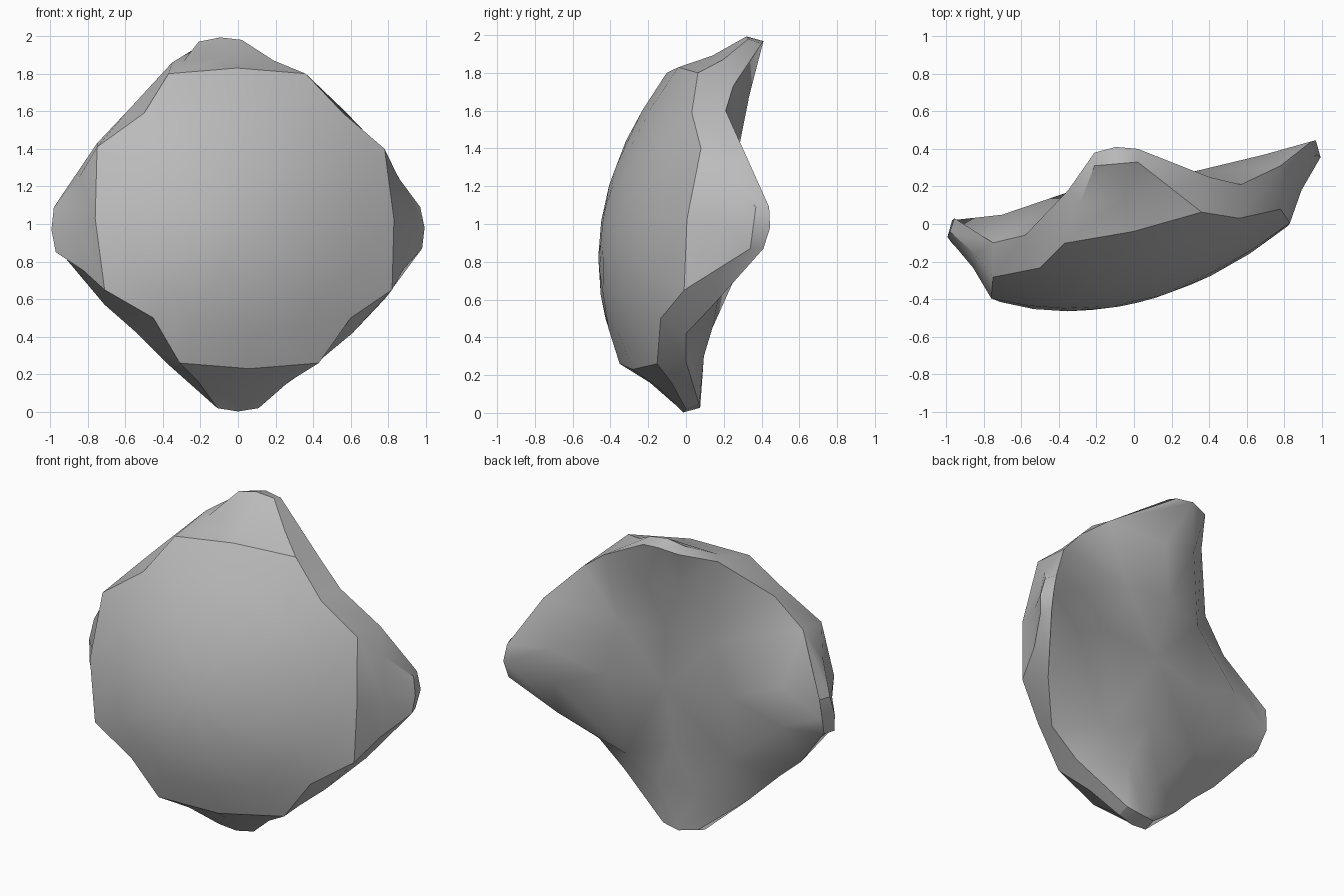
import bpy
import bmesh
import math
from mathutils import Vector

cube = bpy.data.objects.get("Cube")
if cube:
    bpy.data.objects.remove(cube, do_unlink=True)

stone = bpy.data.materials.new("stone_grey")
stone.use_nodes = True
grey = (0.5, 0.5, 0.5, 1.0)
stone.diffuse_color = grey
stone.node_tree.nodes["Principled BSDF"].inputs["Base Color"].default_value = grey


def bowl(x, z):
    """Point on the tilted, bulging front panel."""
    h = z - 1
    return Vector((x, -0.41 + 0.23 * x + 0.14 * h + 0.32 * x * x + 0.37 * h * h, z))


# Corners clockwise from upper left: panel corner (x, z), ridge corner, back plate corner
corners = [
    ((-0.50, 1.59), (-0.58, -0.06, 1.61), (-0.32, 0.18, 1.34)),
    ((0.56, 1.59), (0.57, 0.21, 1.60), (0.28, 0.27, 1.35)),
    ((0.60, 0.50), (0.61, 0.0, 0.42), (0.32, 0.14, 0.45)),
    ((-0.45, 0.50), (-0.55, -0.14, 0.43), (-0.37, 0.09, 0.58)),
]

# Arms clockwise from the top: direction, panel edge ends, tip ends, ridge bends
arms = [
    dict(out=(0, 0, 1), edge=((-0.37, 1.80), (0.36, 1.80)),
         tip=((-0.21, 0.31, 1.97), (0.02, 0.33, 1.98)),
         ridge=((-0.35, 0.18, 1.86), (0.40, 0.25, 1.73))),
    dict(out=(1, 0, 0), edge=((0.78, 1.40), (0.82, 0.65)),
         tip=((0.97, 0.37, 1.09), (0.98, 0.34, 0.87)),
         ridge=((0.78, 0.31, 1.38), (0.78, 0.17, 0.60))),
    dict(out=(0, 0, -1), edge=((0.43, 0.26), (-0.31, 0.26)),
         tip=((0.11, 0.0, 0.02), (-0.11, -0.03, 0.02)),
         ridge=((0.43, 0.0, 0.27), (-0.38, -0.08, 0.26))),
    dict(out=(-1, 0, 0), edge=((-0.71, 0.65), (-0.75, 1.41)),
         tip=((-0.97, -0.10, 0.85), (-0.98, -0.04, 1.09)),
         ridge=((-0.71, -0.14, 0.57), (-0.75, -0.10, 1.43))),
]

bm = bmesh.new()


def add(p):
    return bm.verts.new(p)


def faces(*loops):
    for loop in loops:
        bm.faces.new(loop)


def strip(a, b):
    """Quads between two equally long rows of vertices."""
    for i in range(len(a) - 1):
        bm.faces.new((a[i], a[i + 1], b[i + 1], b[i]))


def arched(p, q, rise):
    """Three points: two ends and a raised middle."""
    return [p, (p + q) / 2 + rise, q]


panel_corner = [add(bowl(*c[0])) for c in corners]
back_corner = [add(c[1]) for c in corners]
plate_corner = [add(c[2]) for c in corners]
back_mid = Vector((0, 0.21, 1.0))
back_centre = add(back_mid)
sag = Vector((0, -0.03, 0))
rim, roots, bends = [], [], []

for i, arm in enumerate(arms):
    n = (i + 1) % len(arms)
    out = Vector(arm["out"])
    # Hollow front slope from panel edge to tip
    a, b = (bowl(*p) for p in arm["edge"])
    mid = (a + b) / 2 + out * 0.03
    edge = [add(a), add(bowl(mid.x, mid.z)), add(b)]
    tip_points = arched(*(Vector(p) for p in arm["tip"]), out * 0.018)
    tip = [add(p) for p in tip_points]
    slope = [add((e.co + p) / 2 - out * 0.02) for e, p in zip(edge, tip_points)]
    strip(edge, slope)
    strip(slope, tip)
    # Blunt end of the tip
    back_points = [p + Vector((0, 0.07, 0)) - out * 0.025 for p in tip_points]
    back_points[1] += Vector((0, 0.02, 0))
    tip_back = [add(p) for p in back_points]
    strip(tip, tip_back)
    # Side walls down to the corners
    r1, r2 = (add(p) for p in arm["ridge"])
    faces((panel_corner[i], edge[0], r1, back_corner[i]),
          (edge[0], slope[0], r1), (slope[0], tip[0], tip_back[0], r1),
          (edge[2], panel_corner[n], back_corner[n], r2),
          (slope[2], edge[2], r2), (tip[2], slope[2], r2, tip_back[2]))
    # Flat tongue on the back of the arm, sagging towards the middle
    spine = back_mid.lerp(back_points[1], 0.72) + sag
    spread = (r1.co - r2.co) * 0.15
    s1, s2 = add(spine + spread), add(spine - spread)
    root = add(back_mid.lerp(back_points[1], 0.4) + sag)
    faces((tip_back[0], tip_back[1], s1, r1), (tip_back[1], s2, s1),
          (tip_back[1], tip_back[2], r2, s2),
          (r1, s1, plate_corner[i]), (s1, root, plate_corner[i]), (s1, s2, root),
          (s2, r2, plate_corner[n]), (s2, plate_corner[n], root))
    rim += [panel_corner[i]] + edge
    roots.append(root)
    bends.append((r1, r2))

# Back plate and the slopes falling from it to the ridge corners
for i, plate in enumerate(plate_corner):
    before, after = bends[i - 1][1], bends[i][0]
    faces((plate, roots[i], back_centre, roots[i - 1]),
          (plate, before, back_corner[i]), (plate, back_corner[i], after))

# Bulging front panel, built as shrinking rings
ring = rim
for scale in (0.75, 0.5, 0.25):
    inner = [add(bowl(v.co.x * scale, 1 + (v.co.z - 1) * scale)) for v in rim]
    strip(ring + ring[:1], inner + inner[:1])
    ring = inner
centre = add(bowl(0, 1))
for i, v in enumerate(ring):
    bm.faces.new((v, ring[(i + 1) % len(ring)], centre))

bmesh.ops.recalc_face_normals(bm, faces=bm.faces)
mesh = bpy.data.meshes.new("curved_shard")
bm.to_mesh(mesh)
bm.free()
mesh.materials.append(stone)
shard = bpy.data.objects.new("curved_shard", mesh)
bpy.context.collection.objects.link(shard)

bpy.ops.object.select_all(action="DESELECT")
shard.select_set(True)
bpy.context.view_layer.objects.active = shard
bpy.ops.object.shade_smooth_by_angle(angle=math.radians(32))
